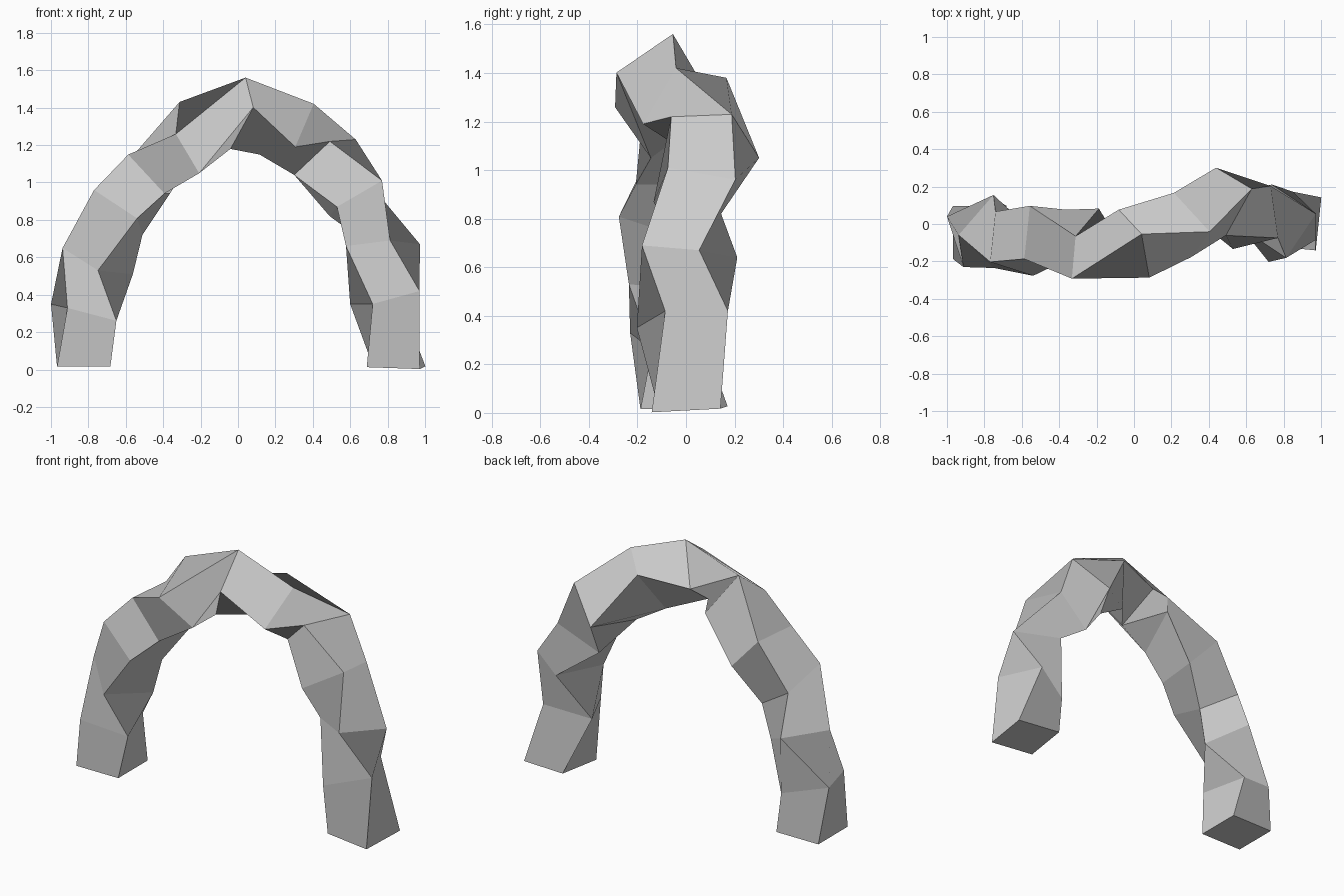
import bpy, bmesh
from math import radians, sin, cos
from mathutils import Vector

if "Cube" in bpy.data.objects:
    bpy.data.objects.remove(bpy.data.objects["Cube"])

SIDE = 0.285  # width of the square section

# Sections along the arch, left foot to right foot:
# centre x, y, z, then yaw, lift and pitch of the square in degrees
SECTIONS = [
    (-0.825, -0.045, 0.015, 0, 0, 0),
    (-0.825, -0.05, 0.305, -18, 4, 14),
    (-0.75, -0.04, 0.58, 41, -4, 25),
    (-0.64, -0.105, 0.84, 6, -18, 34),
    (-0.475, -0.055, 1.045, 6, 0, 47),
    (-0.26, -0.105, 1.24, 5, 37, 67),
    (0.0, -0.105, 1.37, -10, 34, 110),
    (0.26, -0.005, 1.285, 36, 54, 166),
    (0.465, 0.12, 1.135, 29, 2, 141),
    (0.63, 0.035, 0.915, -8, -10, 150),
    (0.775, 0.015, 0.665, 34, -4, 174),
    (0.785, -0.015, 0.385, -25, 0, 166),
    (0.845, 0.015, 0.015, 6, 3, 182),
]
CROWN = 6  # from the crown on, the tube is twisted by one corner


def square(x, y, z, yaw, lift, pitch):
    """Corners of a tilted square section."""
    b, a, c = radians(yaw), radians(lift), radians(pitch)
    u = Vector((cos(a) * sin(b), cos(a) * cos(b), sin(a)))
    across = Vector((cos(b), -sin(b), 0))
    down = Vector((sin(a) * sin(b), sin(a) * cos(b), -cos(a)))
    v = across * cos(c) + down * sin(c)
    h = SIDE / 2
    return [Vector((x, y, z)) + u * i * h + v * j * h
            for i, j in ((-1, -1), (1, -1), (1, 1), (-1, 1))]


# Arch: skin the sections with twisted quads and close both feet
bm = bmesh.new()
rings = []
for n, section in enumerate(SECTIONS):
    ring = [bm.verts.new(p) for p in square(*section)]
    shift = 1 if n >= CROWN else 0
    rings.append(ring[shift:] + ring[:shift])

for r, s in zip(rings, rings[1:]):
    for k in range(4):
        m = (k + 1) % 4
        bm.faces.new((r[m], r[k], s[k], s[m]))
bm.faces.new(rings[0])
bm.faces.new(rings[-1][::-1])

mesh = bpy.data.meshes.new("arch")
bm.to_mesh(mesh)
bm.free()
bpy.context.collection.objects.link(bpy.data.objects.new("arch", mesh))
